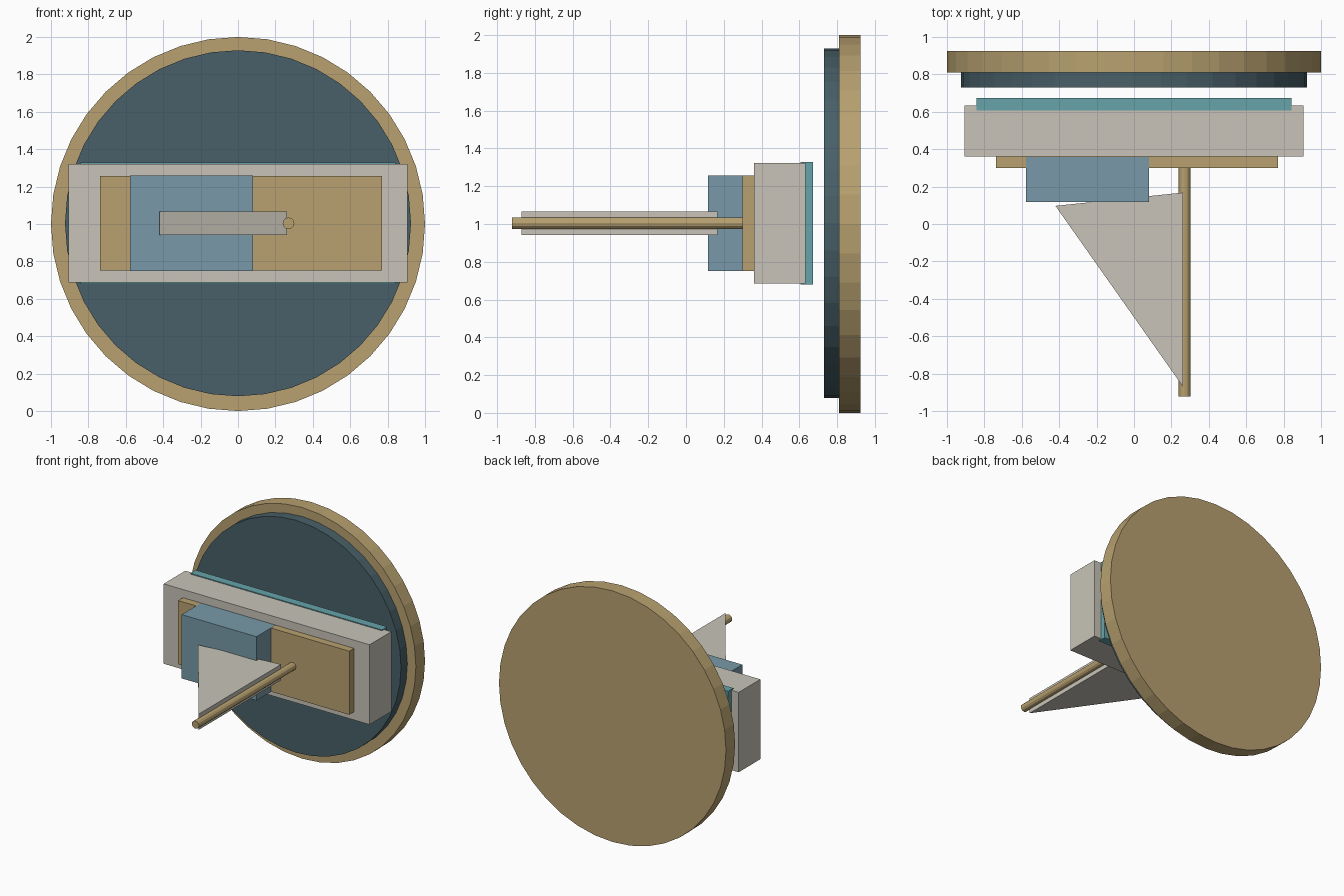
import bpy
import bmesh
import math
from mathutils import Matrix, Vector

cube = bpy.data.objects.get("Cube")
if cube:
    bpy.data.objects.remove(cube, do_unlink=True)

MID = 1.004  # height of the shared centre line


def linear(c):
    c /= 255
    return c / 12.92 if c <= 0.04045 else ((c + 0.055) / 1.055) ** 2.4


def material(name, *rgb):
    mat = bpy.data.materials.new(name)
    mat.use_nodes = True
    colour = (*map(linear, rgb), 1)
    mat.diffuse_color = colour
    mat.node_tree.nodes["Principled BSDF"].inputs["Base Color"].default_value = colour
    return mat


tan = material("tan wood", 184, 161, 112)
grey = material("pale grey", 200, 196, 184)
blue = material("slate blue", 120, 154, 168)
navy = material("dark slate", 72, 96, 104)
teal = material("teal", 102, 164, 170)


def finish(name, bm, mat):
    bmesh.ops.recalc_face_normals(bm, faces=bm.faces)
    mesh = bpy.data.meshes.new(name)
    bm.to_mesh(mesh)
    bm.free()
    mesh.materials.append(mat)
    obj = bpy.data.objects.new(name, mesh)
    bpy.context.collection.objects.link(obj)
    return obj


def box(name, mat, x, y, height):
    bm = bmesh.new()
    place = Matrix.Translation(((x[0] + x[1]) / 2, (y[0] + y[1]) / 2, MID))
    size = Matrix.Diagonal((x[1] - x[0], y[1] - y[0], height, 1))
    bmesh.ops.create_cube(bm, size=1, matrix=place @ size)
    return finish(name, bm, mat)


def rod(name, mat, radius, y, x=0, z=MID, sides=40):
    """Cylinder running along the y axis."""
    bm = bmesh.new()
    place = Matrix.Translation((x, (y[0] + y[1]) / 2, z))
    bmesh.ops.create_cone(bm, cap_ends=True, segments=sides, radius1=radius,
                          radius2=radius, depth=y[1] - y[0],
                          matrix=place @ Matrix.Rotation(math.pi / 2, 4, "X"))
    return finish(name, bm, mat)


# Round backing plate with its raised inner disc
rod("base_rim", tan, 1.0, (0.81, 0.925), z=1.0)
rod("base_disc", navy, 0.925, (0.73, 0.81))

# Hull layers
box("hull_band", teal, (-0.843, 0.843), (0.607, 0.673), 0.65)
box("hull", grey, (-0.907, 0.907), (0.36, 0.633), 0.636)
box("deck", tan, (-0.737, 0.77), (0.30, 0.36), 0.506)
box("cabin", blue, (-0.578, 0.081), (0.117, 0.359), 0.508)

# Mast
mast = rod("mast", tan, 0.031, (-0.922, 0.30), x=0.27, sides=12)

# Triangular sail, extruded through its thickness
bm = bmesh.new()
outline = [(-0.42, 0.097), (0.262, 0.168), (0.262, -0.87)]
face = bm.faces.new([bm.verts.new((x, y, MID - 0.063)) for x, y in outline])
top = bmesh.ops.extrude_face_region(bm, geom=[face])["geom"]
bmesh.ops.translate(bm, vec=Vector((0, 0, 0.126)),
                    verts=[v for v in top if isinstance(v, bmesh.types.BMVert)])
finish("sail", bm, grey)
